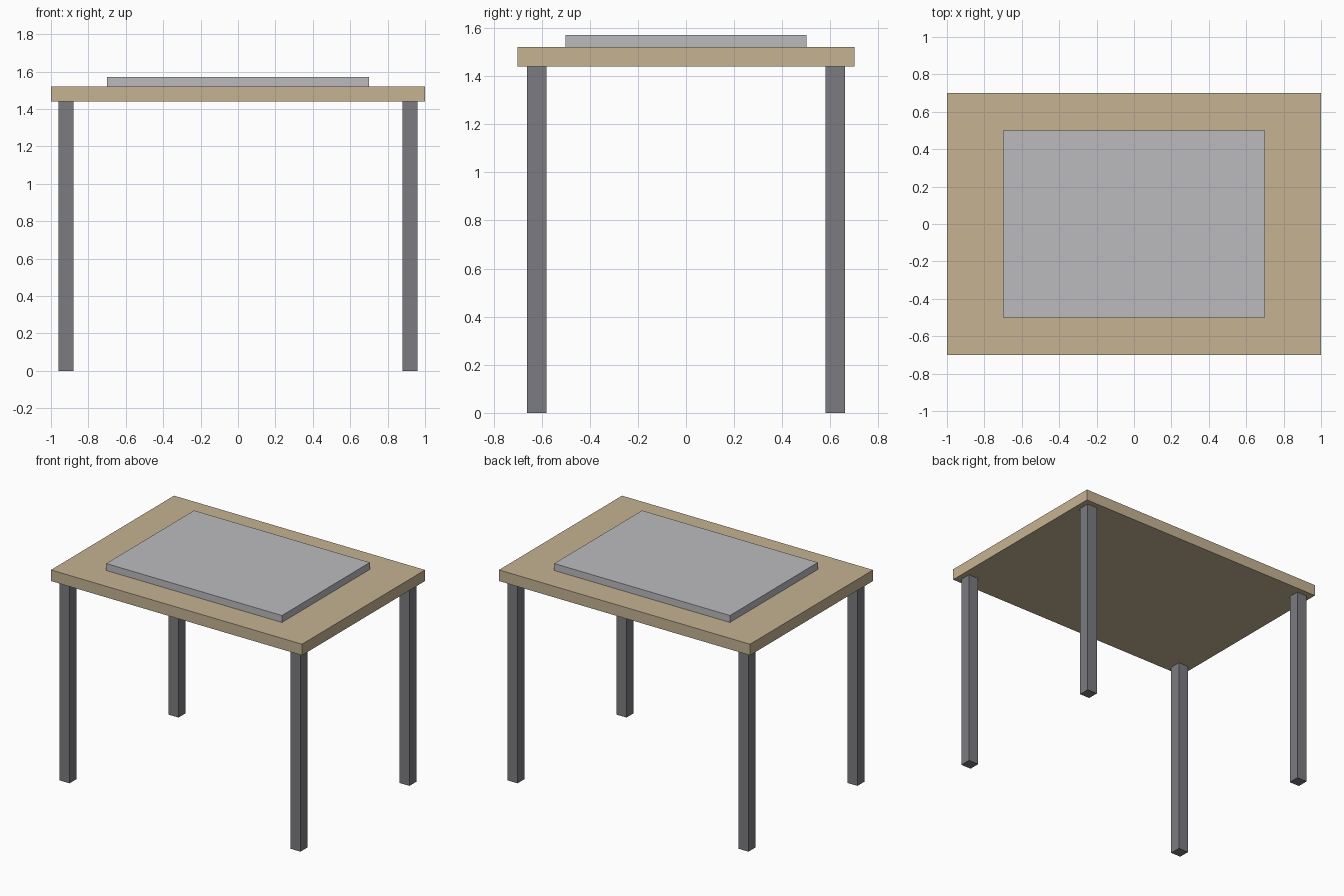
import bpy

if "Cube" in bpy.data.objects:
    bpy.data.objects.remove(bpy.data.objects["Cube"])


def material(name, color):
    mat = bpy.data.materials.new(name)
    mat.diffuse_color = (*color, 1)
    mat.use_nodes = True
    mat.node_tree.nodes["Principled BSDF"].inputs["Base Color"].default_value = mat.diffuse_color
    return mat


def box(name, center, size, mat):
    bpy.ops.mesh.primitive_cube_add(size=1, location=center)
    obj = bpy.context.object
    obj.name = name
    obj.scale = size
    bpy.ops.object.transform_apply(location=False, rotation=False, scale=True)
    obj.data.materials.append(mat)
    return obj


wood = material("wood", (0.56, 0.45, 0.29))
dark_metal = material("dark_metal", (0.20, 0.20, 0.22))
light_grey = material("light_grey", (0.50, 0.50, 0.52))

LEG_HEIGHT, TOP_THICK, PANEL_THICK = 1.44, 0.08, 0.05

# Tabletop
box("tabletop", (0, 0, LEG_HEIGHT + TOP_THICK / 2), (2, 1.4, TOP_THICK), wood)

# Raised panel on the tabletop
box("top_panel", (0, 0, LEG_HEIGHT + TOP_THICK + PANEL_THICK / 2),
    (1.4, 1.0, PANEL_THICK), light_grey)

# Four square legs
for side, x in (("left", -0.92), ("right", 0.92)):
    for end, y in (("front", -0.62), ("back", 0.62)):
        box(f"{end}_{side}_leg", (x, y, LEG_HEIGHT / 2),
            (0.08, 0.08, LEG_HEIGHT), dark_metal)
